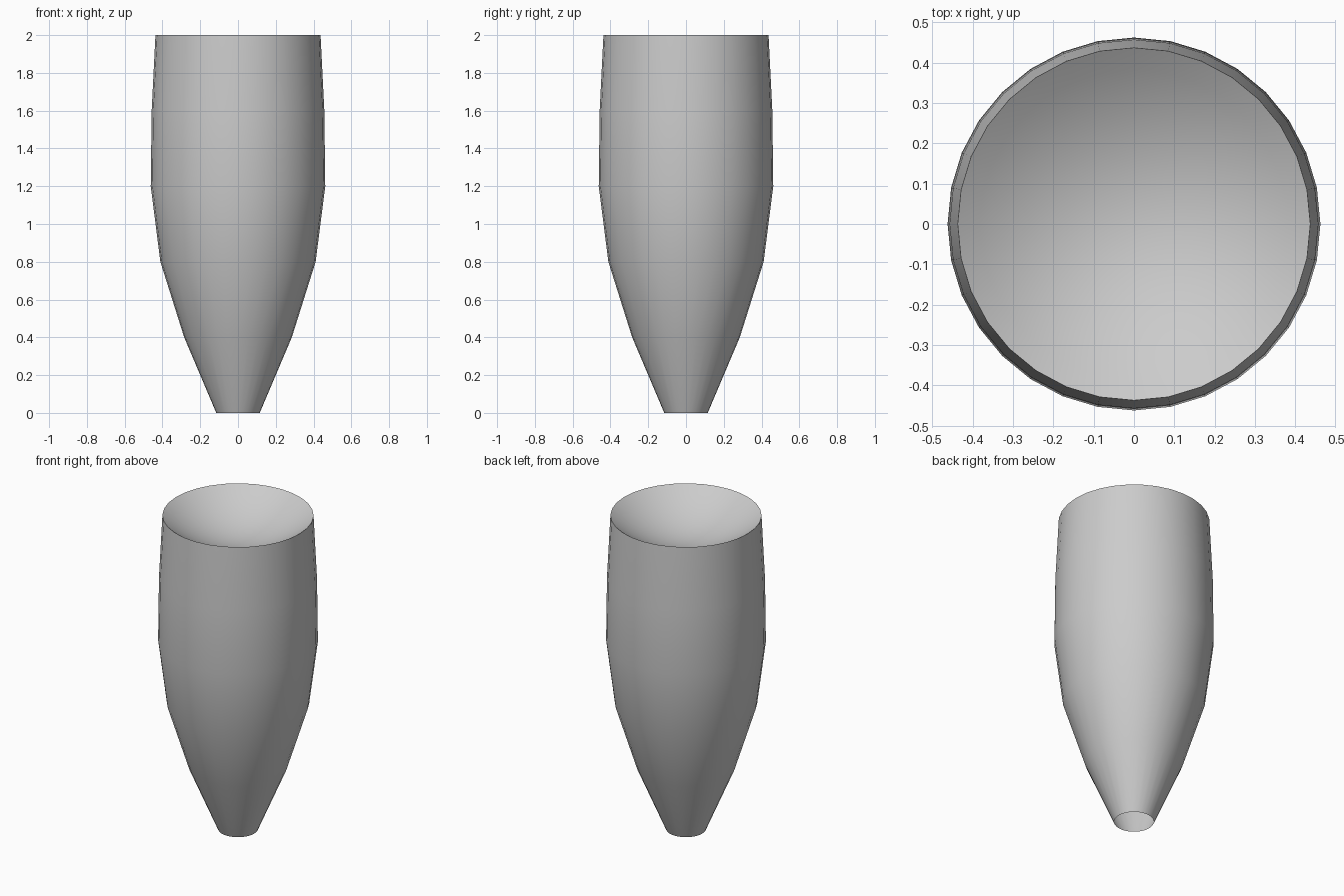
import bpy, math

if "Cube" in bpy.data.objects:
    bpy.data.objects.remove(bpy.data.objects["Cube"])

SIDES = 32


def lathe(name, profile, close_last=False):
    """Revolve (radius, z) points around z; optionally close at a centre point."""
    verts, faces = [], []
    rings = profile[:-1] if close_last else profile
    for r, z in rings:
        for i in range(SIDES):
            a = 2 * math.pi * i / SIDES
            verts.append((r * math.cos(a), r * math.sin(a), z))
    for k in range(len(rings) - 1):
        for i in range(SIDES):
            j = (i + 1) % SIDES
            faces.append((k * SIDES + i, k * SIDES + j,
                          (k + 1) * SIDES + j, (k + 1) * SIDES + i))
    if close_last:
        verts.append((0, 0, profile[-1][1]))
        base = (len(rings) - 1) * SIDES
        for i in range(SIDES):
            faces.append((base + i, base + (i + 1) % SIDES, len(verts) - 1))
    me = bpy.data.meshes.new(name)
    me.from_pydata(verts, [], faces)
    me.update()
    for p in me.polygons:
        p.use_smooth = True
    ob = bpy.data.objects.new(name, me)
    bpy.context.collection.objects.link(ob)
    return ob


# Tapered body wall, open at the narrow foot
lathe("body", [(0.115, 0), (0.285, 0.4), (0.411, 0.8),
               (0.462, 1.2), (0.457, 1.6), (0.437, 2.0)])

# Smooth concave surface inside the upper rim
R, DEPTH, STEPS = 0.437, 0.16, 8
dish = [(R * (1 - k / STEPS), 2.0 - DEPTH * (1 - (1 - k / STEPS) ** 2))
        for k in range(STEPS + 1)]
lathe("top_dish", dish, close_last=True)
